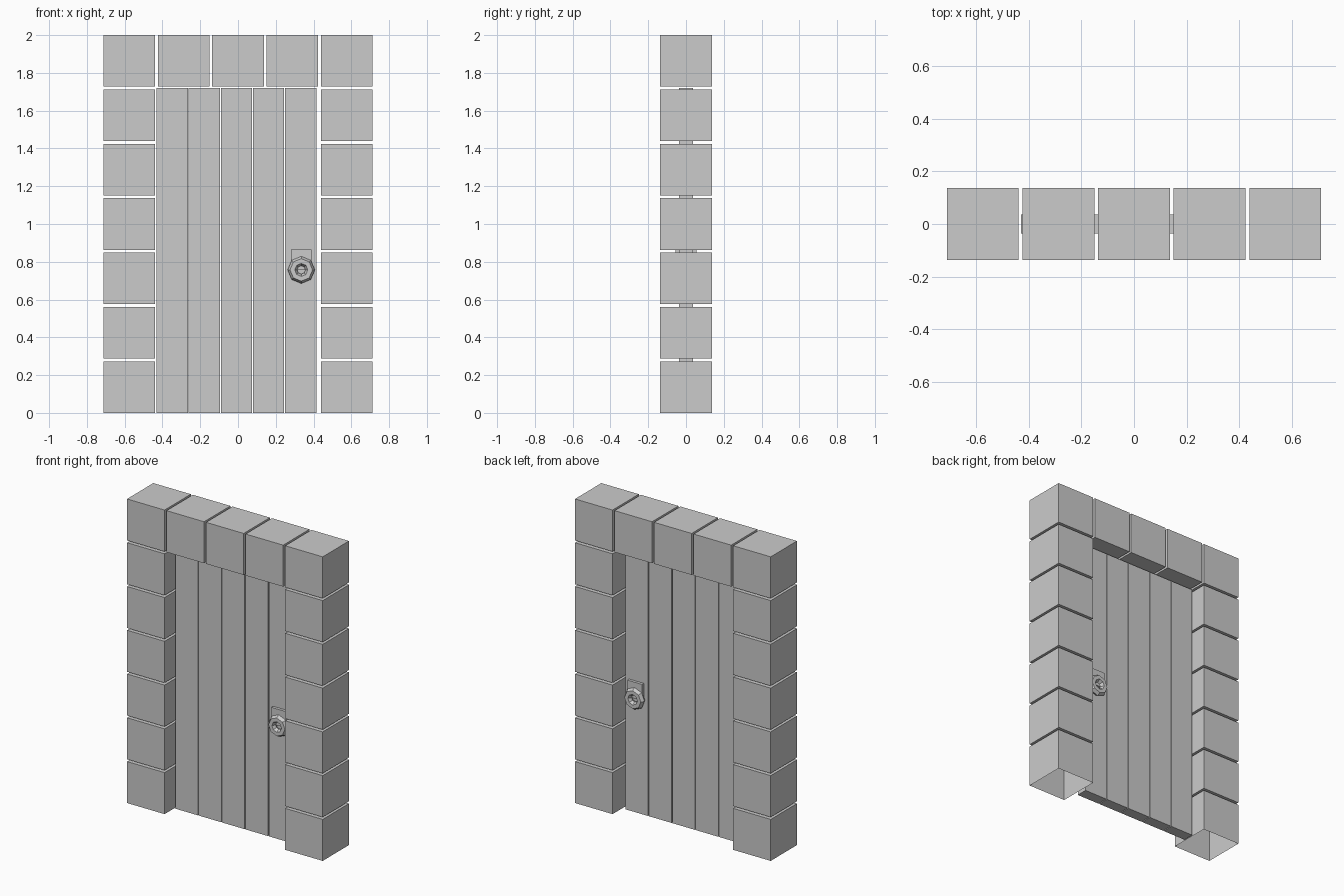
import bpy, bmesh
from math import cos, sin, tau

if "Cube" in bpy.data.objects:
    bpy.data.objects.remove(bpy.data.objects["Cube"])


def make_object(name, bm):
    mesh = bpy.data.meshes.new(name)
    bmesh.ops.recalc_face_normals(bm, faces=bm.faces)
    bm.to_mesh(mesh)
    bm.free()
    obj = bpy.data.objects.new(name, mesh)
    bpy.context.collection.objects.link(obj)
    return obj


def box(name, center, size, open_bottom=False):
    bm = bmesh.new()
    bmesh.ops.create_cube(bm, size=1)
    bmesh.ops.scale(bm, vec=size, verts=bm.verts)
    bmesh.ops.translate(bm, vec=center, verts=bm.verts)
    bm.normal_update()
    if open_bottom:
        down = [f for f in bm.faces if f.normal.z < -0.9]
        bmesh.ops.delete(bm, geom=down, context='FACES_ONLY')
    return make_object(name, bm)


def ring(name, center, major, minor, n=8, m=6):
    # Low-poly torus standing upright, facing along y
    bm = bmesh.new()
    rows = []
    for i in range(n):
        a = tau * i / n
        row = []
        for j in range(m):
            b = tau * j / m
            r = major + minor * cos(b)
            row.append(bm.verts.new((center[0] + r * cos(a),
                                     center[1] + minor * sin(b),
                                     center[2] + r * sin(a))))
        rows.append(row)
    for i in range(n):
        p, q = rows[i], rows[(i + 1) % n]
        for j in range(m):
            k = (j + 1) % m
            bm.faces.new((p[j], q[j], q[k], p[k]))
    return make_object(name, bm)


# Stone frame: two columns of seven blocks, three lintel blocks between
S = 0.273
PX = 0.2877
PZ = (2 - S) / 6
for col in range(-2, 3):
    for row in range(7):
        if abs(col) == 2 or row == 6:
            kind = "column_block" if abs(col) == 2 else "lintel_block"
            box(kind, (col * PX, 0, S / 2 + row * PZ), (S, S, S),
                open_bottom=(row == 0))

# Door planks
for i in range(5):
    box("door_plank", (-0.3485 + i * 0.1702, 0, 0.86), (0.165, 0.073, 1.72))

# Handle mount passing through the door, with a ring on each side
box("handle_mount", (0.335, 0, 0.81), (0.108, 0.11, 0.108))
for side in (-1, 1):
    ring("handle_ring", (0.335, side * 0.055, 0.757), 0.047, 0.025)
